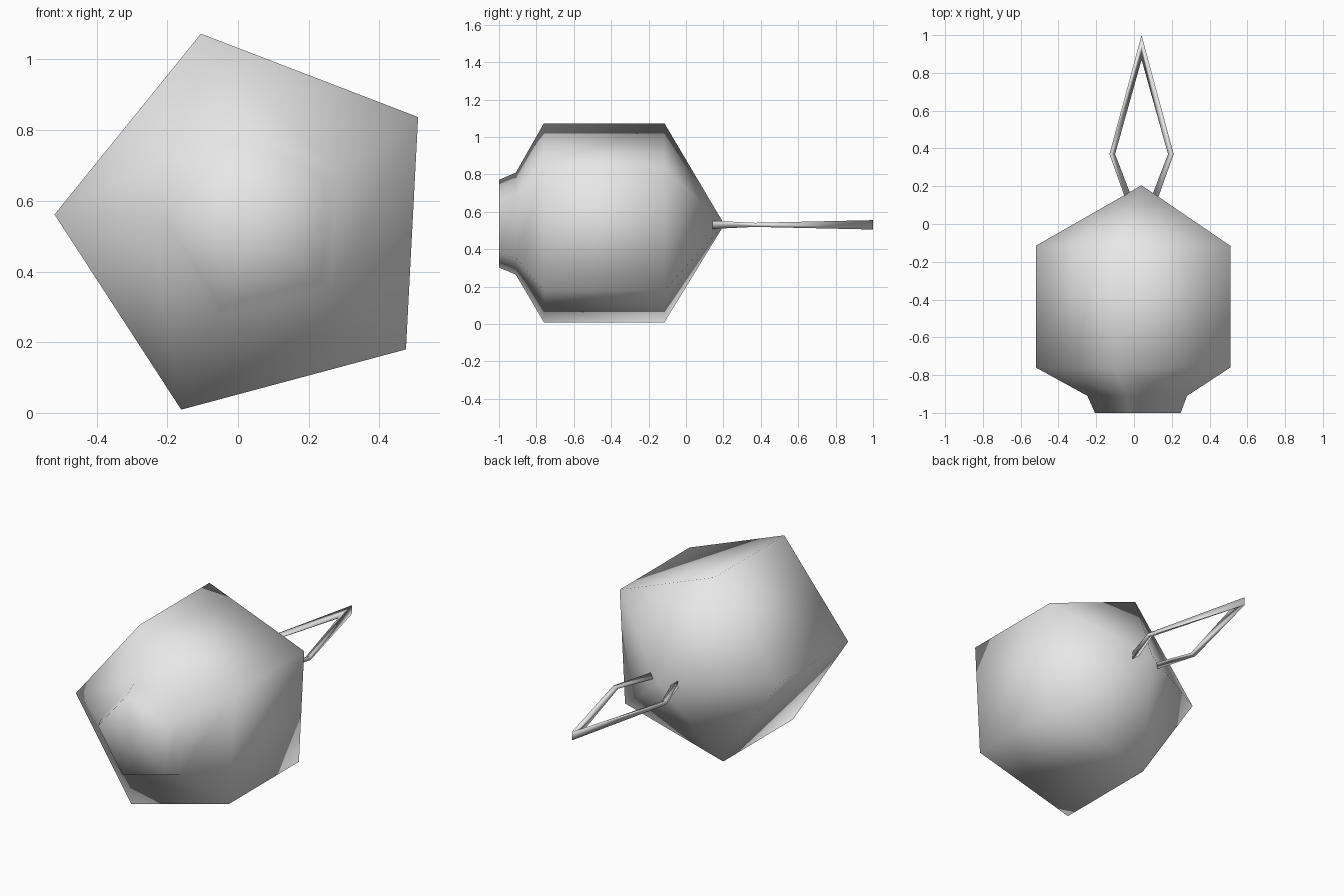
import bpy
import bmesh
import math
from mathutils import Vector

cube = bpy.data.objects.get("Cube")
if cube:
    bpy.data.objects.remove(cube, do_unlink=True)

# Single grey material
grey = bpy.data.materials.new("plain grey")
grey.use_nodes = True
grey.diffuse_color = (0.8, 0.8, 0.8, 1)
grey.node_tree.nodes["Principled BSDF"].inputs["Base Color"].default_value = (0.8, 0.8, 0.8, 1)

CX, CZ = 0.04, 0.532


def finish(name, bm):
    """Turn a bmesh into a fully smooth object."""
    bmesh.ops.recalc_face_normals(bm, faces=bm.faces)
    for face in bm.faces:
        face.smooth = True
    mesh = bpy.data.meshes.new(name)
    bm.to_mesh(mesh)
    bm.free()
    mesh.materials.append(grey)
    obj = bpy.data.objects.new(name, mesh)
    bpy.context.collection.objects.link(obj)
    return obj


def bridge(bm, first, second):
    """Join two rings of equal length with quads."""
    n = len(first)
    for i in range(n):
        j = (i + 1) % n
        bm.faces.new((first[i], first[j], second[j], second[i]))


def fan(bm, ring, tip):
    """Close a ring towards one point."""
    for i in range(len(ring)):
        bm.faces.new((ring[i], ring[(i + 1) % len(ring)], tip))


# Five-sided ball with a short collar at the front: (y, radius)
SIDES = 5
profile = [(-1.0, 0.247), (-0.91, 0.287), (-0.76, 0.56), (-0.115, 0.56)]
bm = bmesh.new()
rings = []
for y, radius in profile:
    ring = []
    for i in range(SIDES):
        a = math.radians(105) + math.tau * i / SIDES
        ring.append(bm.verts.new((CX + radius * math.cos(a), y, CZ + radius * math.sin(a))))
    rings.append(ring)
for first, second in zip(rings, rings[1:]):
    bridge(bm, first, second)
fan(bm, rings[0], bm.verts.new((CX, -1.0, CZ)))
fan(bm, rings[-1], bm.verts.new((CX, 0.205, CZ)))
finish("ball_body", bm)

# Diamond-shaped wire hook with a triangular section:
# centre offset x, y, outward direction, half depth, half height
half = [
    (0.07, 0.14, (1, -0.3), 0.017, 0.022),
    (0.155, 0.37, (1, 0), 0.015, 0.011),
    (0.0, 0.935, (0, 1), 0.065, 0.025),
]
mirrored = [(-x, y, (-d[0], d[1]), w, h) for x, y, d, w, h in half[:2]]
path = half + mirrored[::-1]

bm = bmesh.new()
sections = []
for x, y, direction, depth, height in path:
    centre = Vector((CX + x, y, 0.53))
    out = Vector((direction[0], direction[1], 0)).normalized() * depth
    up = Vector((0, 0, height))
    sections.append([bm.verts.new(p) for p in (centre + out + up, centre + out - up, centre - out)])
for first, second in zip(sections, sections[1:]):
    bridge(bm, first, second)
for end in (sections[0], sections[-1]):
    bm.faces.new(end)
finish("wire_hook", bm)
